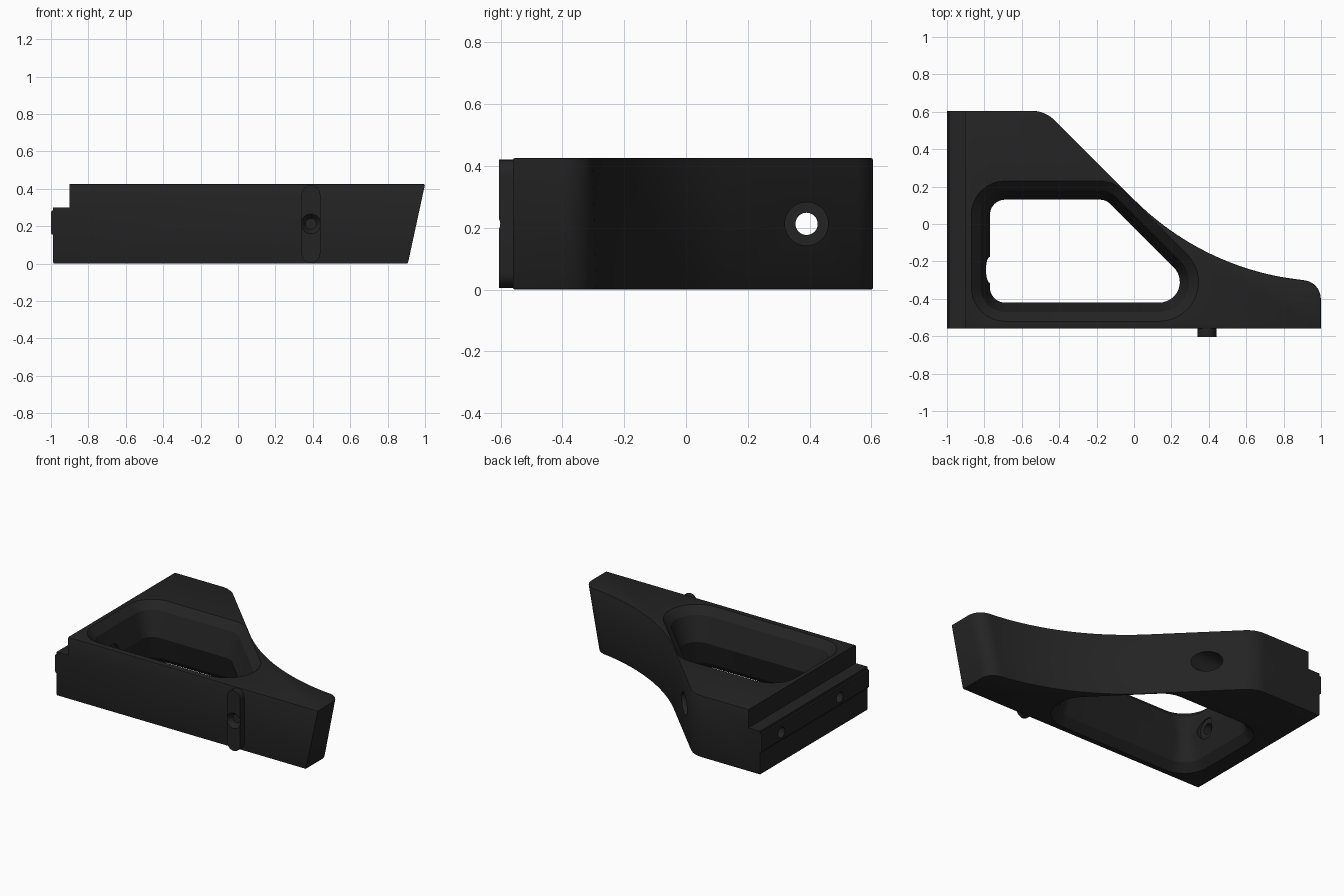
import bpy, bmesh, math
from mathutils import Matrix, Vector

if "Cube" in bpy.data.objects:
    bpy.data.objects.remove(bpy.data.objects["Cube"])

H = 0.425          # block height
MID = H / 2

black = bpy.data.materials.new("matte black")
black.diffuse_color = (0.017, 0.017, 0.017, 1)
black.use_nodes = True
black.node_tree.nodes["Principled BSDF"].inputs["Base Color"].default_value = black.diffuse_color


def arc(cx, cy, r, a0, a1, n=10):
    """Points on an arc, angles in degrees."""
    return [(cx + r * math.cos(math.radians(a0 + (a1 - a0) * i / n)),
             cy + r * math.sin(math.radians(a0 + (a1 - a0) * i / n)))
            for i in range(n + 1)]


def make(name, bm):
    bmesh.ops.recalc_face_normals(bm, faces=bm.faces)
    me = bpy.data.meshes.new(name)
    bm.to_mesh(me)
    bm.free()
    me.materials.append(black)
    ob = bpy.data.objects.new(name, me)
    bpy.context.collection.objects.link(ob)
    return ob


def loft(rings, rim_bevel=0):
    """Closed solid from rings of 3D points with equal counts."""
    bm = bmesh.new()
    vs = [[bm.verts.new(p) for p in ring] for ring in rings]
    n = len(vs[0])
    for a, b in zip(vs, vs[1:]):
        for i in range(n):
            j = (i + 1) % n
            bm.faces.new((a[i], a[j], b[j], b[i]))
    caps = [bm.faces.new(vs[0]), bm.faces.new(vs[-1])]
    bmesh.ops.recalc_face_normals(bm, faces=bm.faces)
    if rim_bevel:
        rim = [e for f in caps for e in f.edges]
        bmesh.ops.bevel(bm, geom=rim, offset=rim_bevel, segments=2,
                        profile=0.5, affect='EDGES')
    return bm


def box(x0, x1, y0, y1, z0, z1):
    return loft([[(x0, y0, z), (x1, y0, z), (x1, y1, z), (x0, y1, z)]
                 for z in (z0, z1)])


def rod(start, end, r0, r1=None, n=40):
    """Cylinder or cone between two points."""
    a, b = Vector(start), Vector(end)
    bm = bmesh.new()
    m = Matrix.Translation((a + b) / 2) @ (b - a).to_track_quat('Z', 'Y').to_matrix().to_4x4()
    bmesh.ops.create_cone(bm, cap_ends=True, segments=n, radius1=r0,
                          radius2=r0 if r1 is None else r1,
                          depth=(b - a).length, matrix=m)
    return bm


def cut(ob, *cutters):
    """Subtract the cutters, bake the result and remove them."""
    for bm in cutters:
        c = make("cutter", bm)
        c.hide_render = True
        mod = ob.modifiers.new("cut", 'BOOLEAN')
        mod.operation, mod.solver, mod.object = 'DIFFERENCE', 'EXACT', c
        bpy.context.view_layer.update()
        dg = bpy.context.evaluated_depsgraph_get()
        me = bpy.data.meshes.new_from_object(ob.evaluated_get(dg))
        ob.modifiers.clear()
        ob.data = me
        bpy.data.objects.remove(c)


# Body: swept outline whose right end leans outward towards the top
def outline(end):
    pts = [(-0.988, -0.56), (end, -0.56)]
    sweep = lambda x: 1.191 - math.sqrt(2.25 - (x - 1.061) ** 2)
    tip = end - 0.1
    pts += arc(tip, sweep(tip) - 0.1, 0.1, 0, 86, 10)
    pts += [(tip * (1 - i / 28), sweep(tip * (1 - i / 28))) for i in range(1, 29)]
    r = 0.17
    pts += arc(-0.475 - r * math.tan(math.radians(22.5)), 0.605 - r, r, 45, 90, 8)
    return pts + [(-0.988, 0.605)]


body = make("bracket_body", loft([[(x, y, z) for x, y in outline(e)]
                                  for e, z in ((0.908, 0), (1.0, H))], 0.006))


# Window: rounded opening, chamfered at both faces and narrowest at mid height
def window(d):
    return (arc(-0.69, -0.34, 0.08 + d, 180, 270) + arc(0.135, -0.31, 0.11 + d, -90, 45, 14)
            + arc(-0.183, 0.05, 0.08 + d, 45, 90, 6) + arc(-0.69, 0.05, 0.08 + d, 90, 180))


levels = [(0.12, -0.02), (0.05, 0.05), (0, MID), (0.05, H - 0.05), (0.12, H + 0.02)]
opening = loft([[(x, y, z) for x, y in window(d)] for d, z in levels])

# Step along the left edge, and the two counterbored bolt holes
HOLES = (0.39, -0.245)
cut(body, opening,
    box(-1.2, -0.90, -0.8, 0.8, 0.30, 0.6),
    rod((-1.2, HOLES[0], MID), (0.3, HOLES[0], MID), 0.036),
    rod((-0.65, HOLES[0], MID), (0.3, HOLES[0], MID), 0.07),
    rod((-1.2, HOLES[1], MID), (-0.6, HOLES[1], MID), 0.036),
    rod((-0.80, HOLES[1], MID), (-0.6, HOLES[1], MID), 0.07))

# Locating rib on the left face
section = [(-0.98, 0.155), (-0.994, 0.155), (-1.0, 0.162),
           (-1.0, 0.276), (-0.994, 0.283), (-0.98, 0.283)]
rib = make("locating_rib", loft([[(x, y, z) for x, z in section] for y in (-0.56, 0.605)]))
cut(rib, *[rod((-1.2, y, MID), (-0.8, y, MID), 0.036) for y in HOLES])

# Upright rounded key on the front face with a countersunk screw seat
capsule = arc(0.39, H - 0.055, 0.05, 0, 180, 16) + arc(0.39, 0.055, 0.05, 180, 360, 16)
key = make("front_key", loft([[(x, y, z) for x, z in capsule] for y in (-0.605, -0.55)]))
cut(key, rod((0.39, -0.61, MID), (0.39, -0.57, MID), 0.056, 0.03))

# Smooth the curved walls, keep the edges crisp
bpy.ops.object.select_all(action='DESELECT')
for ob in (body, rib, key):
    ob.select_set(True)
bpy.context.view_layer.objects.active = body
bpy.ops.object.shade_smooth_by_angle(angle=math.radians(25))
